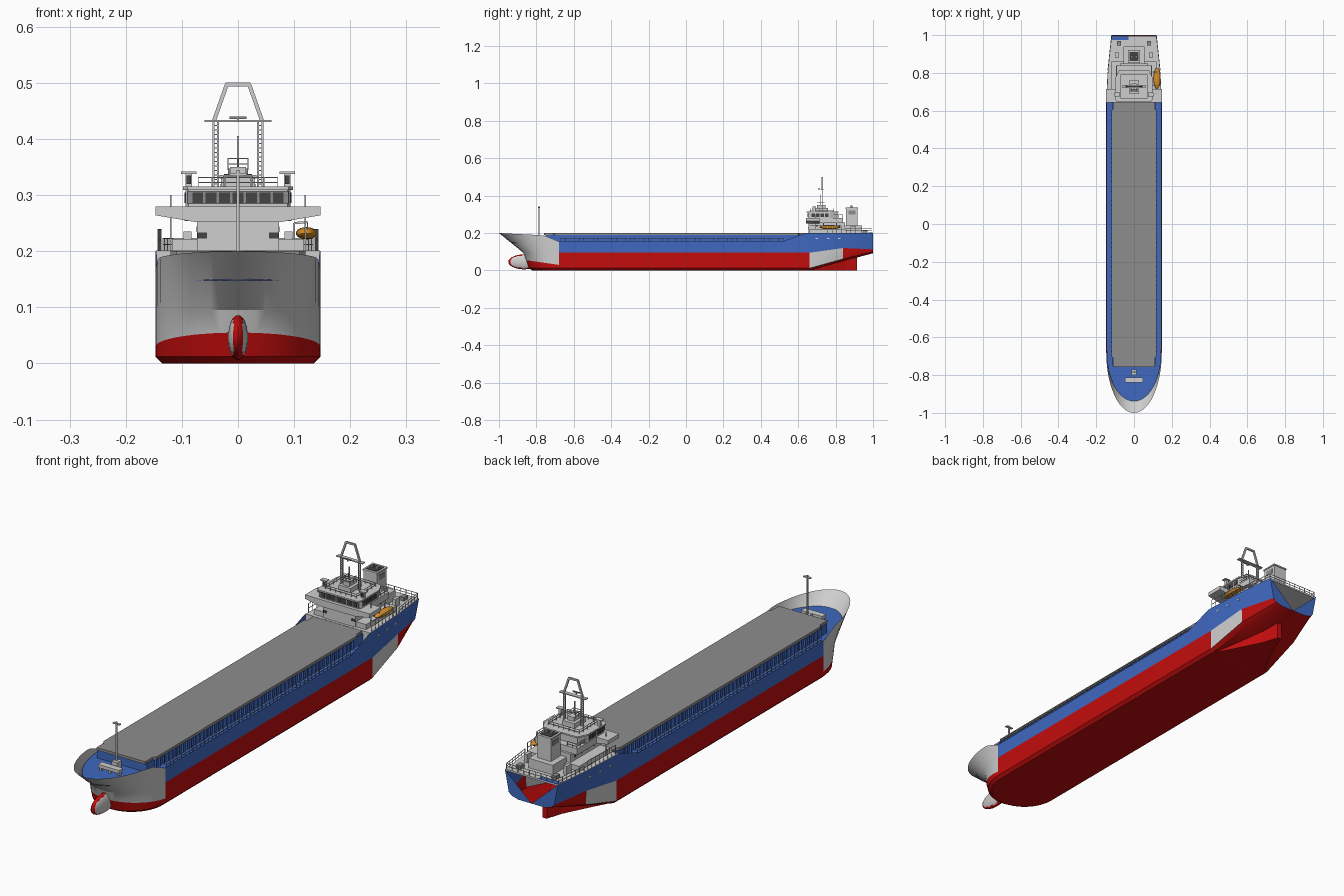
import bpy, bmesh
from math import sin, cos, pi, radians
from mathutils import Vector, Matrix

if "Cube" in bpy.data.objects:
    bpy.data.objects.remove(bpy.data.objects["Cube"])

def material(name, rgb):
    m = bpy.data.materials.new(name)
    m.use_nodes = True
    m.diffuse_color = (*rgb, 1)
    m.node_tree.nodes["Principled BSDF"].inputs["Base Color"].default_value = (*rgb, 1)
    return m

MATS = [material("hull blue", (.05, .14, .53)), material("bottom red", (.55, .004, .004)),
        material("light grey", (.62, .62, .62)), material("hatch grey", (.27, .27, .27)),
        material("dark grey", (.06, .06, .06)), material("boat orange", (.68, .27, .02))]
BLUE, RED, LIGHT, HATCH, DARK, ORANGE = range(6)

def finish(name, bm, smooth=None, mirror=False):
    bmesh.ops.recalc_face_normals(bm, faces=bm.faces)
    me = bpy.data.meshes.new(name)
    bm.to_mesh(me)
    bm.free()
    ob = bpy.data.objects.new(name, me)
    bpy.context.collection.objects.link(ob)
    for m in MATS:
        me.materials.append(m)
    if mirror:
        ob.modifiers.new("Mirror", "MIRROR").use_clip = True
    if smooth:
        bpy.ops.object.select_all(action="DESELECT")
        ob.select_set(True)
        bpy.context.view_layer.objects.active = ob
        bpy.ops.object.shade_smooth_by_angle(angle=radians(smooth))
    return ob

def paint(verts, mat):
    for f in {f for v in verts for f in v.link_faces}:
        f.material_index = mat

def box(bm, x0, x1, y0, y1, z0, z1, mat=LIGHT):
    mtx = Matrix.Translation(((x0+x1)/2, (y0+y1)/2, (z0+z1)/2)) @ Matrix.Diagonal((x1-x0, y1-y0, z1-z0, 1))
    paint(bmesh.ops.create_cube(bm, size=1, matrix=mtx)["verts"], mat)

def beam(bm, a, b, r=.0012, mat=LIGHT):
    a, b = Vector(a), Vector(b)
    d = b - a
    mtx = Matrix.Translation((a+b)/2) @ d.to_track_quat("Z", "Y").to_matrix().to_4x4()
    mtx = mtx @ Matrix.Diagonal((2*r, 2*r, d.length, 1))
    paint(bmesh.ops.create_cube(bm, size=1, matrix=mtx)["verts"], mat)

def prism(bm, pts, lo, hi, mat=LIGHT, axis="z"):
    place = (lambda p, h: (p[0], p[1], h)) if axis == "z" else (lambda p, h: (p[0], h, p[1]))
    a, b = ([bm.verts.new(place(p, h)) for p in pts] for h in (lo, hi))
    n = len(pts)
    for loop in [a, b] + [[a[i], a[(i+1) % n], b[(i+1) % n], b[i]] for i in range(n)]:
        bm.faces.new(loop).material_index = mat

def both(pts):
    return pts + [(-x, y) for x, y in reversed(pts)]

def rail(bm, pts, z, h, step=.025, mat=LIGHT):
    for p, q in zip(pts, pts[1:]):
        p, q = Vector((*p, z)), Vector((*q, z))
        n = max(1, round((q-p).length/step))
        for i in range(n+1):
            v = p.lerp(q, i/n)
            beam(bm, v, v + Vector((0, 0, h)), .0008, mat)
        for k in (.5, 1):
            up = Vector((0, 0, h*k))
            beam(bm, p+up, q+up, .0009, mat)

# Hull: bow waterlines are ellipses, one per row, then midship and stern sections
BOW = -.68
rows = [(.135, .14, 0), (.147, .16, .012), (.147, .175, .03), (.147, .19, .095), (.147, .32, .15)]
sections = []
for i in range(15):
    a = pi/2*(1 - i/14)
    s = []
    for k, (w, length, z) in enumerate(rows):
        d = length*sin(a)
        if k == 2:
            z += .025*sin(a)
        if k == 4:
            z = min(.155 + .42*d, .184 + .05*d)
        s.append((w*max(cos(a), 0), BOW - d, z))
    sections.append(s)
mid = [(.135, 0), (.147, .012), (.147, .03), (.147, .095)]
aft = [(.45, mid + [(.147, .155)]), (.52, mid + [(.147, .157)]), (.64, mid + [(.147, .2)]),
       (.66, mid + [(.147, .2)]),
       (.84, [(.11, .05), (.134, .062), (.136, .085), (.137, .12), (.137, .2)]),
       (1, [(.06, .092), (.088, .1), (.097, .107), (.103, .113), (.12, .2)])]
sections += [[(x, y, z) for x, z in prof] for y, prof in aft]
bm = bmesh.new()
grid = [[bm.verts.new(p) for p in [(0, s[0][1], s[0][2])] + s] for s in sections]
for s, t in zip(grid, grid[1:]):
    ym = (s[4].co.y + t[4].co.y)/2
    for k in range(5):
        f = bm.faces.new((s[k], t[k], t[k+1], s[k+1]))
        if ym < BOW:
            f.material_index = LIGHT if k > 2 else RED
        elif .66 < ym < .84 or ym < .84 and s[0].co.y > .65:
            f.material_index = BLUE if k == 4 else LIGHT if k in (2, 3) else RED
        else:
            f.material_index = BLUE if k == 4 else RED
        if k == 4 and ym >= BOW:
            f.material_index = BLUE
# bow flare is grey down to the low paint line
for f in bm.faces:
    c = f.calc_center_median()
    if c.y < BOW and c.z > .045 and f.material_index == RED and abs(f.normal.z) < .9:
        f.material_index = LIGHT
bm.faces.new(grid[-1]).material_index = BLUE
bmesh.ops.dissolve_degenerate(bm, dist=1e-5, edges=bm.edges)
finish("hull", bm, 28, True)

# Bulb and skeg
bm = bmesh.new()
bmesh.ops.create_uvsphere(bm, u_segments=24, v_segments=14, radius=1, matrix=Matrix.Translation(
    (0, -.865, .046)) @ Matrix.Diagonal((.018, .085, .04, 1)))
for f in bm.faces:
    f.material_index = RED if abs(f.calc_center_median().x) < .009 else LIGHT
finish("bow_bulb", bm, 40)
bm = bmesh.new()
prism(bm, both([(.13, .6), (.128, .66), (.075, .76), (.03, .85), (.01, .915)]), 0, .07, RED)
finish("stern_skeg", bm)

# Decks
bm = bmesh.new()
curve = [(.144*cos(a), BOW - .258*sin(a)) for a in [pi/2*i/12 for i in range(12)]]
prism(bm, both([(.145, .65)] + curve), .148, .153, BLUE)
finish("main_deck", bm)
bm = bmesh.new()
prism(bm, both([(.146, .645), (.146, .66), (.136, .84), (.119, .998)]), .194, .201)
box(bm, -.145, .145, .645, .65, .153, .195)
box(bm, -.118, -.03, .975, .998, .2, .202, BLUE)
finish("poop_deck", bm)

# Cargo hatch with ribbed coaming
bm = bmesh.new()
box(bm, -.114, .114, -.75, .645, .153, .19, BLUE)
for i in range(52):
    y = -.7 + i*.025
    for s in (-1, 1):
        box(bm, s*.118-.004, s*.118+.004, y-.002, y+.002, .153, .19, BLUE)
finish("hatch_coaming", bm)
bm = bmesh.new()
prism(bm, both([(.11, .648), (.11, .61), (.12, .6), (.12, -.7), (.11, -.71), (.11, -.758)]), .189, .2, HATCH)
finish("hatch_cover", bm)

# Side rails
bm = bmesh.new()
for s in (-1, 1):
    rail(bm, [(s*.144, -.67), (s*.144, .52)], .153, .02, .025, HATCH)
finish("main_deck_rails", bm)

# Foremast and windlass
bm = bmesh.new()
beam(bm, (0, -.785, .153), (0, -.785, .345), .0025)
box(bm, -.016, .016, -.79, -.78, .335, .339)
box(bm, -.012, .012, -.8, -.77, .153, .185)
finish("foremast", bm)
bm = bmesh.new()
box(bm, -.048, .048, -.838, -.812, .165, .178)
for x in (-.04, 0, .04):
    box(bm, x-.004, x+.004, -.832, -.818, .153, .166)
finish("windlass", bm)

# Deckhouse tiers
bm = bmesh.new()
box(bm, -.118, .118, .66, .86, .2, .222)
box(bm, -.073, .073, .655, .85, .2, .256)
for s in (-1, 1):
    box(bm, s*.064-.009, s*.064+.009, .653, .66, .223, .233, DARK)
    for y in (.7, .74, .78, .82):
        box(bm, s*.073-.001, s*.073+.001, y-.005, y+.005, .234, .244, DARK)
finish("deckhouse", bm)

# Bridge with wings and raked windows
bm = bmesh.new()
prism(bm, both([(.147, .28), (.147, .264), (.075, .252)]), .642, .715, axis="y")
box(bm, -.095, .095, .7, .84, .254, .28)
finish("bridge_wings", bm)
bm = bmesh.new()
prism(bm, both([(.088, .655), (.094, .665), (.094, .77), (.075, .81)]), .28, .312)
prism(bm, both([(.09, .645), (.098, .66), (.098, .775), (.078, .815)]), .309, .315)
box(bm, -.09, .09, .652, .656, .284, .307, HATCH)
for i in range(7):
    x = -.072 + i*.024
    box(bm, x-.0095, x+.0095, .65, .653, .286, .305, DARK)
for s in (-1, 1):
    for i in range(4):
        y = .68 + i*.024
        box(bm, s*.0945-.001, s*.0945+.001, y-.01, y+.01, .286, .305, DARK)
finish("wheelhouse", bm)

# Monkey island, radar and lights
bm = bmesh.new()
box(bm, -.027, .027, .69, .76, .314, .334)
box(bm, -.014, .014, .7, .745, .334, .35)
beam(bm, (0, .72, .35), (0, .72, .405), .0015)
rail(bm, [(-.07, .79), (-.07, .665), (.07, .665), (.07, .79), (-.07, .79)], .314, .017)
rail(bm, [(-.018, .74), (-.018, .7), (.018, .7), (.018, .74)], .345, .02, .02)
for s in (-1, 1):
    box(bm, s*.088-.006, s*.088+.006, .68, .692, .312, .338)
    box(bm, s*.088-.014, s*.088+.014, .676, .696, .338, .342)
    box(bm, s*.088-.004, s*.088+.004, .677, .68, .32, .335, DARK)
finish("monkey_island", bm)

# Main mast: ladder legs with an open frame above
bm = bmesh.new()
Y = .728
for s in (-1, 1):
    for x in (.036, .044):
        beam(bm, (s*x, Y, .31), (s*x, Y, .432), .0018)
    for i in range(14):
        z = .32 + i*.008
        beam(bm, (s*.036, Y, z), (s*.044, Y, z), .001)
    beam(bm, (s*.043, Y, .432), (s*.02, Y, .497), .0035)
beam(bm, (-.022, Y, .497), (.022, Y, .497), .0035)
box(bm, -.06, .06, Y-.008, Y+.008, .43, .434)
box(bm, -.015, .015, Y-.02, Y-.014, .436, .44, HATCH)
beam(bm, (0, Y-.017, .43), (0, Y-.017, .437), .002)
finish("main_mast", bm)

# Funnel
bm = bmesh.new()
box(bm, -.06, .06, .84, .945, .2, .245)
prism(bm, [(.852, .24), (.922, .24), (.912, .33), (.86, .335)], -.03, .03)
for v in bm.verts[-8:]:
    v.co = (v.co.y, v.co.x, v.co.z)
bm.free()
bm = bmesh.new()
box(bm, -.055, .055, .845, .94, .2, .24)
box(bm, -.03, .03, .855, .917, .24, .33)
box(bm, -.033, .033, .852, .92, .33, .336)
box(bm, -.025, .025, .862, .91, .335, .338, DARK)
for x in (-.012, .012):
    beam(bm, (x, .885, .33), (x, .885, .347), .006, HATCH)
for s in (-1, 1):
    box(bm, s*.0305-.001, s*.0305+.001, .868, .905, .3, .32, HATCH)
finish("funnel", bm)

# Aft rails and deck fittings
bm = bmesh.new()
rail(bm, [(.134, .85), (.117, .994), (-.117, .994), (-.134, .85)], .201, .022)
for s in (-1, 1):
    rail(bm, [(s*.143, .66), (s*.137, .83)], .201, .038)
    rail(bm, [(s*.092, .72), (s*.092, .838), (s*.05, .838)], .28, .018)
    beam(bm, (s*.12, .69, .2), (s*.12, .69, .3), .0015)
    box(bm, s*.08-.01, s*.08+.01, .945, .97, .2, .216, HATCH)
    box(bm, s*.09-.007, s*.09+.007, .88, .91, .2, .235)
finish("aft_rails_and_fittings", bm)

# Fairleads on the stern quarters
bm = bmesh.new()
for s in (-1, 1):
    for y in (.7, .76, .82):
        x = .1475 - (y-.66)*.055
        box(bm, s*x-.001, s*x+.001, y-.007, y+.007, .168, .174)
finish("fairleads", bm)

# Lifeboat on davits
bm = bmesh.new()
bmesh.ops.create_uvsphere(bm, u_segments=16, v_segments=10, radius=1, matrix=Matrix.Translation(
    (.122, .77, .232)) @ Matrix.Diagonal((.019, .056, .011, 1)))
paint(bm.verts, ORANGE)
finish("lifeboat", bm, 40)
bm = bmesh.new()
for y in (.735, .805):
    beam(bm, (.1, y, .2), (.1, y, .25), .002)
    beam(bm, (.1, y, .25), (.124, y, .252), .002)
    beam(bm, (.124, y, .252), (.124, y, .238), .001)
finish("lifeboat_davits", bm)
